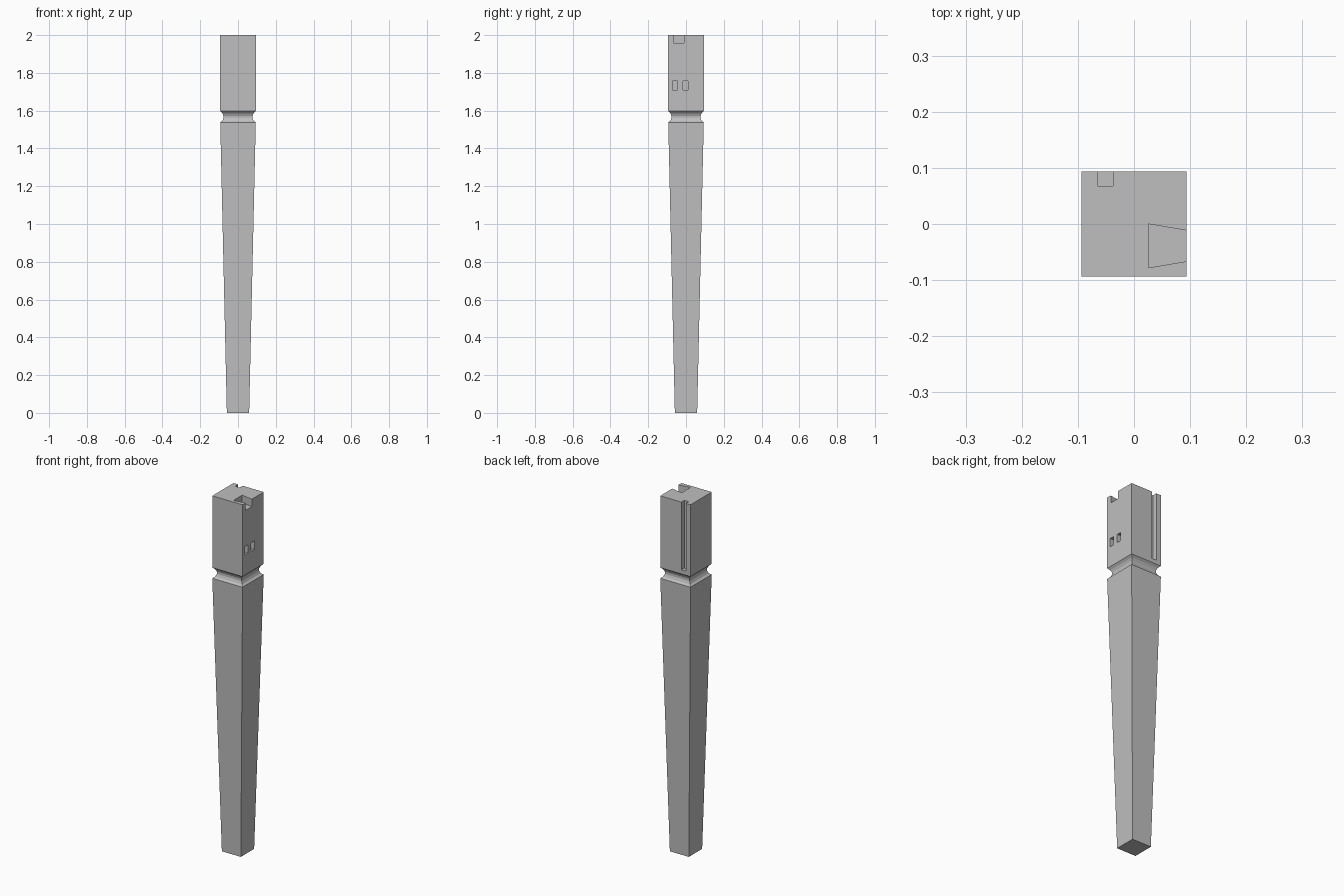
import bpy
import bmesh

old = bpy.data.objects.get("Cube")
if old:
    bpy.data.objects.remove(old, do_unlink=True)

grey = bpy.data.materials.new("plain grey")
grey.use_nodes = True
colour = (0.52, 0.52, 0.52, 1)
grey.diffuse_color = colour
grey.node_tree.nodes["Principled BSDF"].inputs["Base Color"].default_value = colour


def loft(name, rings):
    """Closed solid through rings of matching corner points."""
    bm = bmesh.new()
    loops = [[bm.verts.new(p) for p in ring] for ring in rings]
    n = len(loops[0])
    for low, high in zip(loops, loops[1:]):
        for i in range(n):
            j = (i + 1) % n
            bm.faces.new((low[i], low[j], high[j], high[i]))
    bm.faces.new(loops[0][::-1])
    bm.faces.new(loops[-1])
    bmesh.ops.recalc_face_normals(bm, faces=bm.faces[:])
    mesh = bpy.data.meshes.new(name)
    bm.to_mesh(mesh)
    bm.free()
    mesh.materials.append(grey)
    obj = bpy.data.objects.new(name, mesh)
    bpy.context.collection.objects.link(obj)
    return obj


def square(half, z):
    return [(x * half, y * half, z) for x, y in ((-1, -1), (1, -1), (1, 1), (-1, 1))]


def prism(name, outline, bottom, top):
    return loft(name, [[(x, y, z) for x, y in outline] for z in (bottom, top)])


def box(name, x0, x1, y0, y1, z0, z1):
    return prism(name, [(x0, y0), (x1, y0), (x1, y1), (x0, y1)], z0, z1)


# Tapered leg, moulded neck and square top block: (half width, height)
profile = [(0.059, 0), (0.094, 1.537), (0.083, 1.546), (0.077, 1.56),
           (0.077, 1.573), (0.083, 1.586), (0.094, 1.597), (0.094, 2)]
leg = loft("table_leg", [square(half, z) for half, z in profile])

# Dovetail socket, back groove and two mortises
cutters = [
    prism("dovetail_cutter", [(0.026, -0.078), (0.114, -0.063),
                              (0.114, -0.015), (0.026, 0)], 1.958, 2.1),
    box("groove_cutter", -0.065, -0.037, 0.068, 0.2, 1.62, 2.1),
]
for name, y0, y1 in (("front_mortise_cutter", -0.071, -0.044),
                     ("back_mortise_cutter", -0.017, 0.01)):
    cutters.append(box(name, 0.035, 0.2, y0, y1, 1.71, 1.757))

for cutter in cutters:
    cutter.hide_render = True
    cut = leg.modifiers.new(cutter.name, "BOOLEAN")
    cut.operation = "DIFFERENCE"
    cut.solver = "EXACT"
    cut.object = cutter

# Apply the cuts and discard the cutters
depsgraph = bpy.context.evaluated_depsgraph_get()
finished = bpy.data.meshes.new_from_object(leg.evaluated_get(depsgraph))
leg.modifiers.clear()
leg.data = finished
for cutter in cutters:
    bpy.data.objects.remove(cutter, do_unlink=True)
